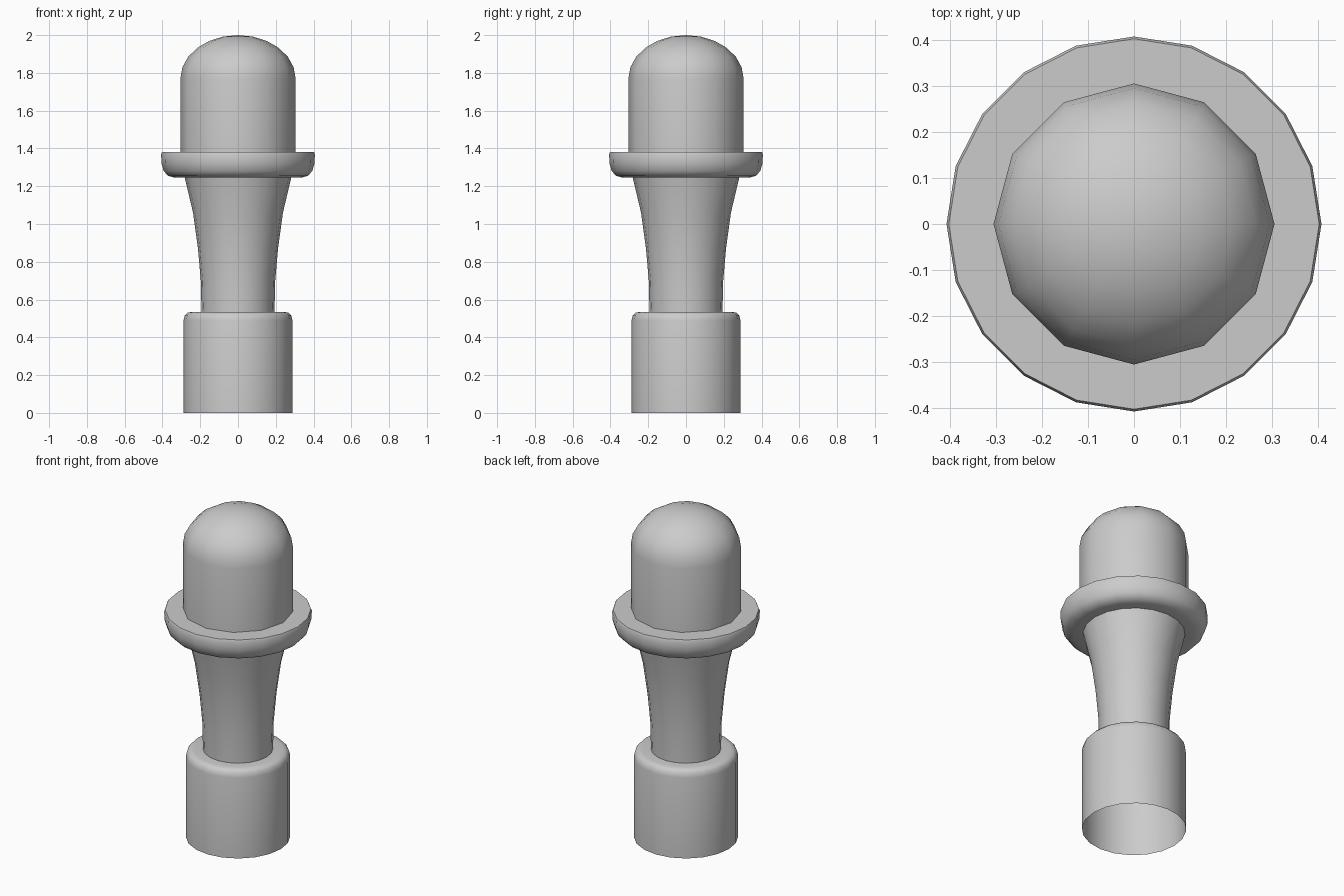
import bpy, bmesh, math

if "Cube" in bpy.data.objects:
    bpy.data.objects.remove(bpy.data.objects["Cube"])


def lathe(name, profile, sides):
    """Revolve (radius, z) points, listed bottom to top, about z; a zero radius closes to a pole."""
    bm = bmesh.new()
    rings = []
    for r, z in profile:
        if r == 0:
            rings.append([bm.verts.new((0, 0, z))] * sides)
        else:
            rings.append([bm.verts.new((r * math.cos(2 * math.pi * i / sides),
                                        r * math.sin(2 * math.pi * i / sides), z))
                          for i in range(sides)])
    for a, b in zip(rings, rings[1:]):
        for i in range(sides):
            j = (i + 1) % sides
            quad = [a[i], a[j], b[j], b[i]]
            bm.faces.new(list(dict.fromkeys(quad)))
    mesh = bpy.data.meshes.new(name)
    bm.to_mesh(mesh)
    bm.free()
    obj = bpy.data.objects.new(name, mesh)
    bpy.context.collection.objects.link(obj)
    bpy.ops.object.select_all(action='DESELECT')
    obj.select_set(True)
    bpy.context.view_layer.objects.active = obj
    bpy.ops.object.shade_smooth_by_angle(angle=math.radians(40))
    return obj


# Hollow base sleeve, open underneath, with a rounded shoulder
lathe("base_sleeve", [(0.288, 0), (0.288, 0.49), (0.282, 0.515),
                      (0.268, 0.53), (0.245, 0.535), (0.18, 0.535)], 20)

# Flared neck
lathe("neck", [(0.193, 0.53), (0.197, 0.70), (0.212, 0.87),
               (0.238, 1.06), (0.283, 1.25)], 20)

# Collar with a flat top and a rounded underside
lathe("collar", [(0.27, 1.245), (0.335, 1.245), (0.37, 1.255), (0.393, 1.28),
                 (0.405, 1.32), (0.407, 1.37), (0.402, 1.382), (0.29, 1.382)], 20)

# Twelve-sided cap with a domed top
dome = [(0.305 * math.cos(t), 1.77 + 0.23 * math.sin(t))
        for t in (math.radians(15 * k) for k in range(6))]
lathe("domed_cap", [(0.305, 1.38)] + dome + [(0, 2.0)], 12)
